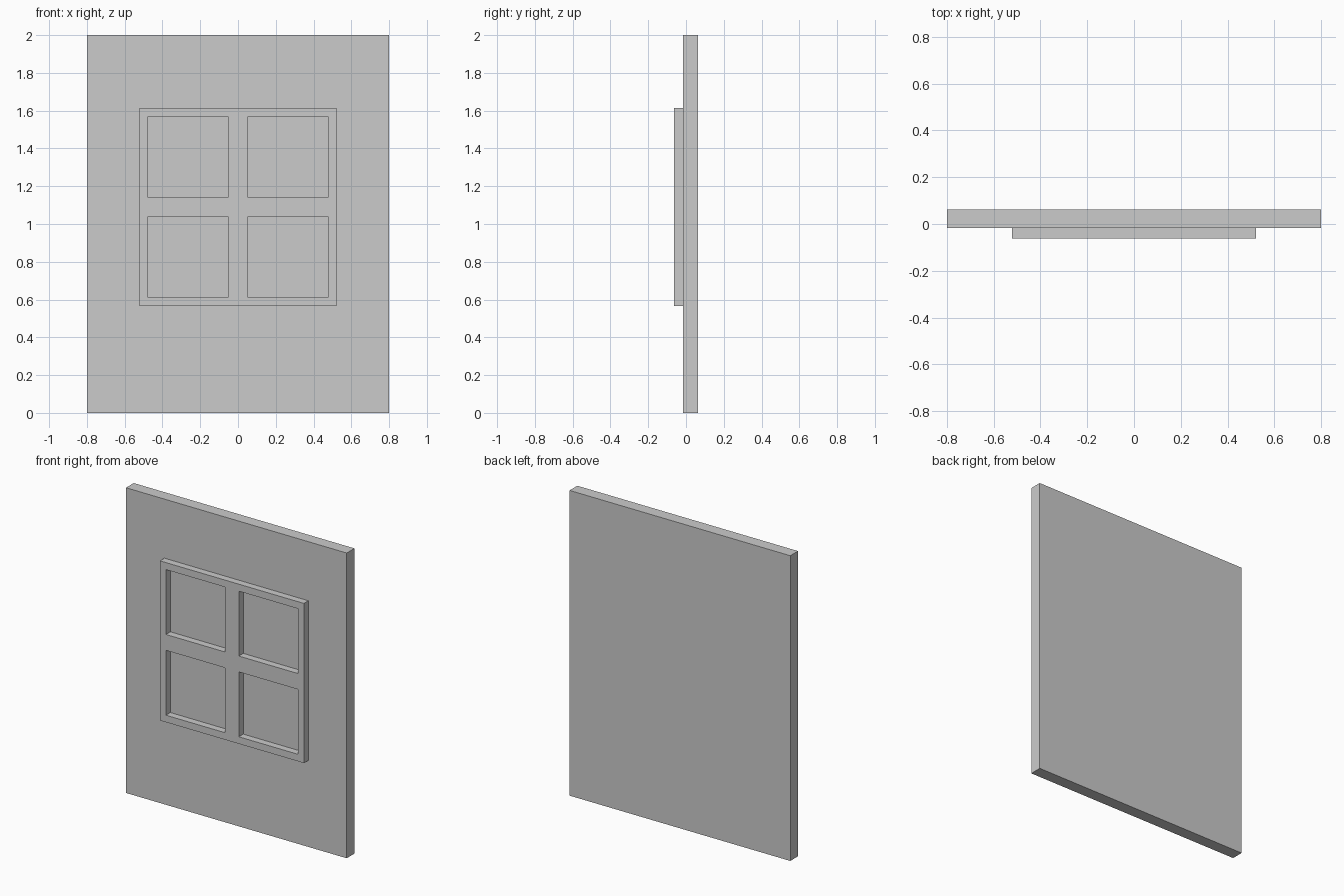
import bpy, bmesh

if "Cube" in bpy.data.objects:
    bpy.data.objects.remove(bpy.data.objects["Cube"])

BACK, FACE, FRONT = 0.063, -0.017, -0.063


def make_object(name, bm):
    bmesh.ops.recalc_face_normals(bm, faces=bm.faces)
    mesh = bpy.data.meshes.new(name)
    bm.to_mesh(mesh)
    bm.free()
    obj = bpy.data.objects.new(name, mesh)
    bpy.context.collection.objects.link(obj)
    return obj


# Wall panel
bm = bmesh.new()
bmesh.ops.create_cube(bm, size=1)
bmesh.ops.scale(bm, verts=bm.verts, vec=(1.6, BACK - FACE, 2))
bmesh.ops.translate(bm, verts=bm.verts, vec=(0, (BACK + FACE) / 2, 1))
make_object("wall_panel", bm)

# Window frame: a lattice of strips with four open panes, extruded forward
xs = [-0.522, -0.478, -0.05, 0.05, 0.478, 0.522]
zs = [0.567, 0.613, 1.038, 1.142, 1.567, 1.613]
bm = bmesh.new()
grid = [[bm.verts.new((x, FACE, z)) for z in zs] for x in xs]
for i in range(5):
    for j in range(5):
        if i in (1, 3) and j in (1, 3):
            continue  # pane opening
        bm.faces.new((grid[i][j], grid[i + 1][j], grid[i + 1][j + 1], grid[i][j + 1]))
ext = bmesh.ops.extrude_face_region(bm, geom=bm.faces[:], use_keep_orig=True)
moved = [v for v in ext["geom"] if isinstance(v, bmesh.types.BMVert)]
bmesh.ops.translate(bm, verts=moved, vec=(0, FRONT - FACE, 0))
make_object("window_frame", bm)
